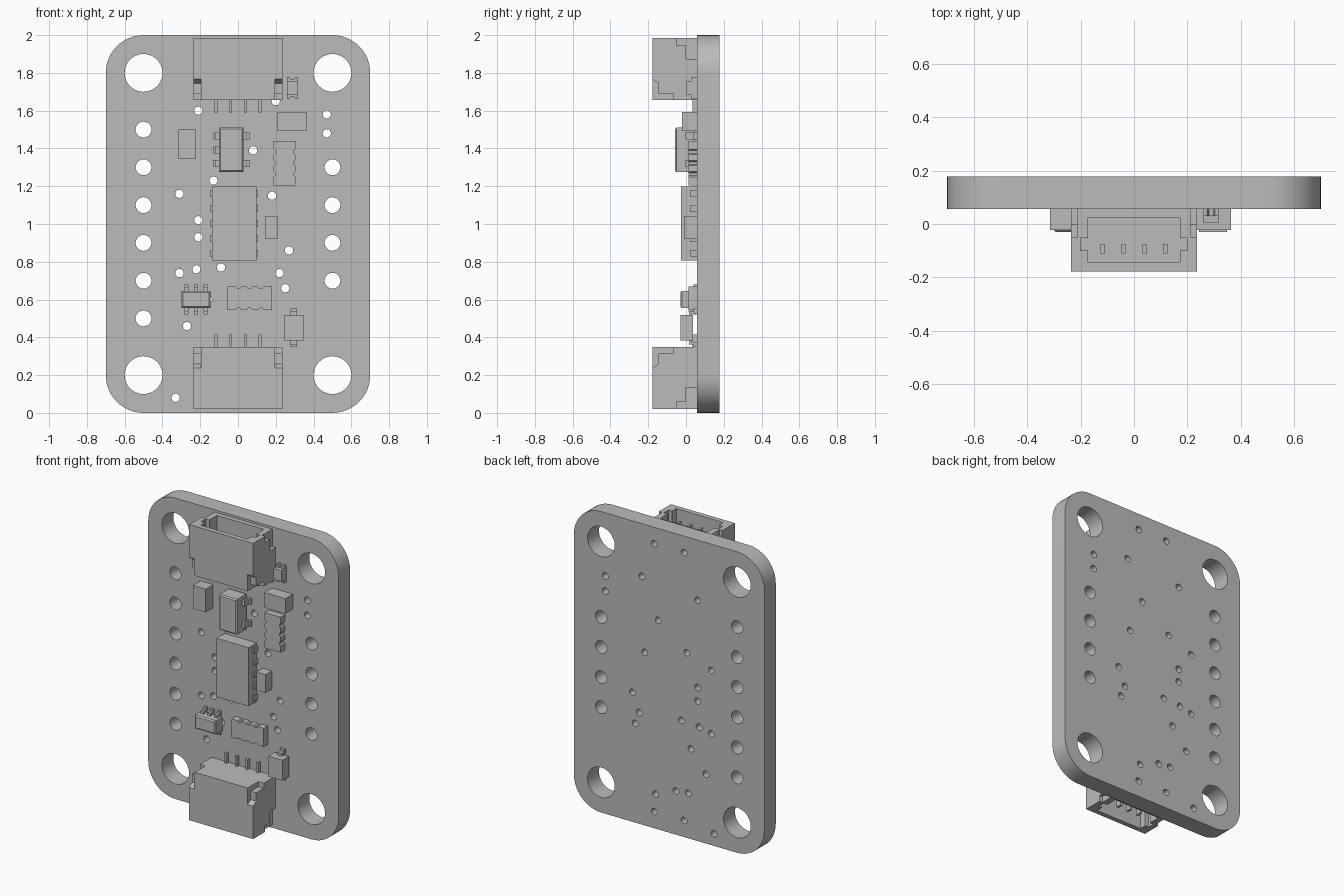
import bpy
import bmesh
from math import sin, cos, pi, radians
from mathutils import Matrix

cube = bpy.data.objects.get("Cube")
if cube:
    bpy.data.objects.remove(cube, do_unlink=True)

COLOUR = (0.5, 0.5, 0.5, 1)
grey = bpy.data.materials.new("plain grey")
grey.use_nodes = True
grey.diffuse_color = COLOUR
grey.node_tree.nodes["Principled BSDF"].inputs["Base Color"].default_value = COLOUR

FRONT, BACK = 0.057, 0.177   # board faces


def finish(name, bm):
    bmesh.ops.recalc_face_normals(bm, faces=bm.faces)
    mesh = bpy.data.meshes.new(name)
    bm.to_mesh(mesh)
    bm.free()
    mesh.materials.append(grey)
    obj = bpy.data.objects.new(name, mesh)
    bpy.context.collection.objects.link(obj)
    return obj


def add_prism(bm, pts, axis, a, b):
    """Extrude a profile along one axis from a to b."""
    def place(u, v, w):
        return {"x": (w, u, v), "y": (u, w, v), "z": (u, v, w)}[axis]
    low = [bm.verts.new(place(u, v, a)) for u, v in pts]
    high = [bm.verts.new(place(u, v, b)) for u, v in pts]
    bm.faces.new(low)
    bm.faces.new(high[::-1])
    n = len(pts)
    for i in range(n):
        j = (i + 1) % n
        bm.faces.new((low[i], high[i], high[j], low[j]))


def prism(name, pts, axis, a, b):
    bm = bmesh.new()
    add_prism(bm, pts, axis, a, b)
    return finish(name, bm)


def rect(u0, u1, v0, v1):
    return [(u0, v0), (u1, v0), (u1, v1), (u0, v1)]


def chip(name, x0, x1, z0, z1, y, back=FRONT, inset=0.0):
    """Box on the board whose front edges may be chamfered."""
    obj = prism(name, rect(x0, x1, z0, z1), "y", y, back)
    if inset:
        bm = bmesh.new()
        bm.from_mesh(obj.data)
        edges = [e for e in bm.edges if all(abs(v.co.y - y) < 1e-4 for v in e.verts)]
        bmesh.ops.bevel(bm, geom=edges, offset=inset, segments=1, affect="EDGES")
        bm.to_mesh(obj.data)
        bm.free()
    return obj


def lead(name, along, start, sign, centre, width, reach, top):
    """Gull-wing lead leaving a body along x or z."""
    t = 0.016
    prof = [(-0.01, top), (reach * 0.55, top), (reach * 0.55, FRONT - t), (reach, FRONT - t),
            (reach, FRONT), (reach * 0.2, FRONT), (reach * 0.2, top + t), (-0.01, top + t)]
    a, b = centre - width / 2, centre + width / 2
    if along == "x":
        prism(name, [(start + sign * u, y) for u, y in prof], "z", a, b)
    else:
        prism(name, [(y, start + sign * u) for u, y in prof], "x", a, b)


def scalloped(name, u0, u1, v0, v1, y, vertical=False):
    """Resistor network with shallow notches on its long sides."""
    step, d, w = (u1 - u0) / 4, 0.01, 0.014
    lower = [(u0, v0)]
    for i in range(1, 4):
        c = u0 + i * step
        lower += [(c - w, v0), (c - w / 2, v0 + d), (c + w / 2, v0 + d), (c + w, v0)]
    lower.append((u1, v0))
    pts = lower + [(u, v0 + v1 - v) for u, v in lower[::-1]]
    if vertical:
        pts = [(v, u) for u, v in pts]
    prism(name, pts, "y", y, FRONT)


# Circuit board: rounded outline with drilled holes
def circle(x, z, r, n):
    return [(x + r * cos(2 * pi * i / n), z + r * sin(2 * pi * i / n)) for i in range(n)]


outline = []
for cx, cz, start in ((0.5, 1.8, 0), (-0.5, 1.8, 90), (-0.5, 0.2, 180), (0.5, 0.2, 270)):
    for i in range(13):
        a = radians(start + 7.5 * i)
        outline.append((cx + 0.2 * cos(a), cz + 0.2 * sin(a)))
loops = [outline]
loops += [circle(x, z, 0.1, 40) for x in (-0.5, 0.5) for z in (0.2, 1.8)]
loops += [circle(-0.5, 0.5 + 0.2 * i, 0.042, 24) for i in range(6)]
loops += [circle(0.5, 0.7 + 0.2 * i, 0.042, 24) for i in range(4)]
vias = [(-.21, 1.6), (.2, 1.65), (.47, 1.58), (.47, 1.48), (.08, 1.39), (-.13, 1.23),
        (-.31, 1.16), (.18, 1.15), (-.21, 1.02), (-.21, .93), (.27, .86), (-.31, .74),
        (-.22, .76), (-.09, .77), (.22, .74), (.25, .66), (-.27, .46), (-.33, .08),
        (.11, 1.89), (-.11, 1.89), (-.16, .6), (.1, .23), (-.05, .29), (-.14, .3),
        (.11, .11), (-.11, .11)]
loops += [circle(x, z, 0.022, 16) for x, z in vias]

curve = bpy.data.curves.new("board_outline", "CURVE")
curve.dimensions = "2D"
curve.fill_mode = "BOTH"
curve.extrude = (BACK - FRONT) / 2
for loop in loops:
    spline = curve.splines.new("POLY")
    spline.points.add(len(loop) - 1)
    for p, (x, z) in zip(spline.points, loop):
        p.co = (x, z, 0, 1)
    spline.use_cyclic_u = True
helper = bpy.data.objects.new("board_outline", curve)
bpy.context.collection.objects.link(helper)
bpy.context.view_layer.update()
filled = bpy.data.meshes.new_from_object(helper.evaluated_get(bpy.context.evaluated_depsgraph_get()))
bpy.data.objects.remove(helper, do_unlink=True)
bm = bmesh.new()
bm.from_mesh(filled)
bmesh.ops.remove_doubles(bm, verts=bm.verts, dist=1e-5)
bm.transform(Matrix.Translation((0, (FRONT + BACK) / 2, 0)) @ Matrix.Rotation(pi / 2, 4, "X"))
for f in bm.faces:
    f.material_index = 0
board = finish("circuit_board", bm)
bpy.ops.object.select_all(action="DESELECT")
board.select_set(True)
bpy.context.view_layer.objects.active = board
bpy.ops.object.shade_smooth_by_angle(angle=radians(30))


# Cable sockets: hollow shell with side notches and four pins
def socket(name, flip):
    def h(z):
        return 2.005 - z if flip else z
    shell = prism(name + "_shell", rect(-0.235, 0.235, -BACK, FRONT), "z", h(1.656), h(1.985))
    bm = bmesh.new()
    right = [(0.172, -0.145), (0.172, -0.1), (0.2, -0.1), (0.2, -0.053), (0.172, -0.053), (0.172, 0.025)]
    cavity = right + [(-x, y) for x, y in right[::-1]]
    add_prism(bm, cavity, "z", h(1.72), h(2.1))
    upper = [(-.05, 2.1), (-.05, 1.945), (0, 1.945), (0, 1.87), (.1, 1.87), (.1, 2.1)]
    lower = [(-.2, 1.6), (-.2, 1.767), (-BACK, 1.767), (-.145, 1.745), (-.145, 1.69),
             (-.065, 1.69), (-.065, 1.6)]
    for s in (-1, 1):
        add_prism(bm, [(y, h(z)) for y, z in upper], "x", s * 0.212, s * 0.3)
        add_prism(bm, [(y, h(z)) for y, z in lower], "x", s * 0.195, s * 0.3)
    cutter = finish(name + "_cutter", bm)
    cutter.hide_render = True
    mod = shell.modifiers.new("cut", "BOOLEAN")
    mod.operation, mod.solver, mod.object = "DIFFERENCE", "EXACT", cutter
    bpy.context.view_layer.update()
    cut = bpy.data.meshes.new_from_object(shell.evaluated_get(bpy.context.evaluated_depsgraph_get()))
    shell.modifiers.clear()
    shell.data = cut
    bpy.data.objects.remove(cutter, do_unlink=True)
    for i in range(4):
        x = -0.117 + 0.078 * i
        prism(name + "_pin", rect(x - .008, x + .008, -.11, -.075), "z", h(1.71), h(1.93))
        prism(name + "_tail", rect(x - .008, x + .008, .035, FRONT), "z", h(1.59), h(1.66))


socket("top_socket", False)
socket("bottom_socket", True)

# Plain block components
chip("left_capacitor", -0.315, -0.222, 1.345, 1.5, -0.022)
chip("right_capacitor", 0.21, 0.363, 1.493, 1.593, -0.022)
chip("small_capacitor", 0.142, 0.21, 0.92, 1.042, -0.01)

# Resistor networks
scalloped("upper_resistor_array", 1.205, 1.44, 0.187, 0.305, 0.013, vertical=True)
scalloped("lower_resistor_array", -0.057, 0.18, 0.545, 0.668, 0.013)

# Main chip with short side leads
chip("main_chip", -0.138, 0.097, 0.808, 1.198, -0.027)
for i in range(5):
    z = 0.845 + 0.079 * i
    prism("main_chip_lead", rect(-0.148, 0.107, z - 0.018, z + 0.018), "y", 0.02, FRONT)

# Five-lead regulator
chip("regulator", -0.1, 0.03, 1.275, 1.51, -0.058, 0.045, 0.008)
for i in range(3):
    z = 1.32 + 0.073 * i
    lead("regulator_lead", "x", -0.1, -1, z, 0.037, 0.033, -0.002)
    if i != 1:
        lead("regulator_lead", "x", 0.03, 1, z, 0.037, 0.033, -0.002)

# Six-lead transistor
chip("transistor", -0.3, -0.145, 0.555, 0.645, -0.03, 0.045, 0.008)
for i in range(3):
    x = -0.272 + 0.05 * i
    lead("transistor_lead", "z", 0.645, 1, x, 0.022, 0.034, 0.012)
    lead("transistor_lead", "z", 0.555, -1, x, 0.022, 0.034, 0.012)

# Diode
chip("diode", 0.243, 0.348, 0.382, 0.518, -0.03, 0.037)
lead("diode_lead", "z", 0.518, 1, 0.296, 0.035, 0.034, 0.015)
lead("diode_lead", "z", 0.382, -1, 0.296, 0.035, 0.034, 0.015)

# Indicator lamp: raised middle on a base with notched ends
base = [(0.26, 1.662), (0.274, 1.662), (0.28, 1.676), (0.297, 1.676), (0.303, 1.662), (0.317, 1.662)]
prism("lamp_base", base + [(x, 3.44 - z) for x, z in base[::-1]], "y", 0.03, FRONT)
chip("lamp_lens", 0.26, 0.317, 1.683, 1.757, 0.003)
